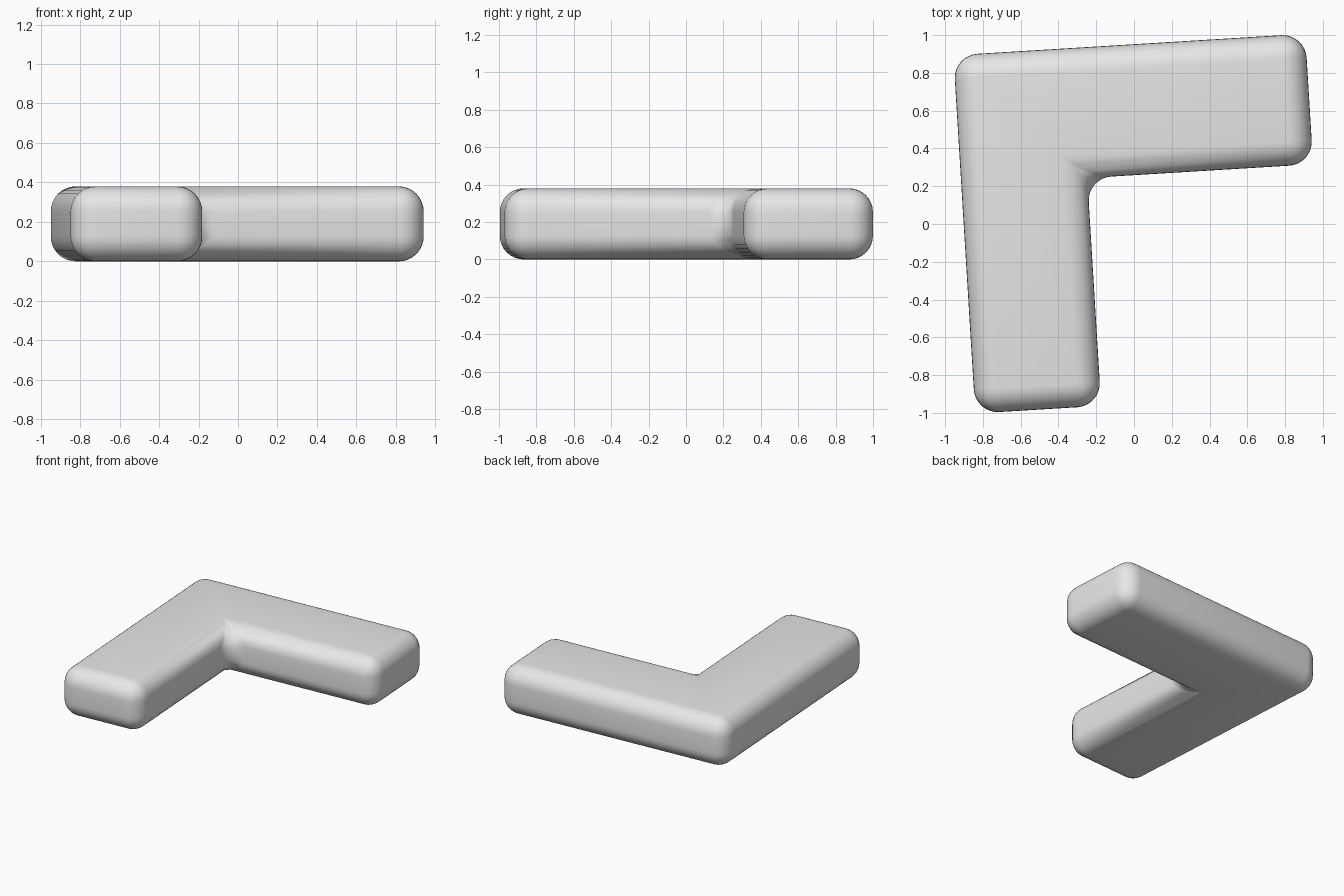
import bpy, bmesh, math

if "Cube" in bpy.data.objects:
    bpy.data.objects.remove(bpy.data.objects["Cube"])

HEIGHT, RADIUS = 0.38, 0.127
TURN = math.radians(3.5)

# L-shaped outline, before turning
outline = [(-0.90, -0.95), (-0.232, -0.95), (-0.232, 0.258),
           (0.966, 0.258), (0.966, 0.95), (-0.90, 0.95)]

# extrude the outline into a solid slab
bm = bmesh.new()
base = bm.faces.new([bm.verts.new((x, y, 0)) for x, y in outline])
top = bmesh.ops.extrude_face_region(bm, geom=[base])["geom"]
bmesh.ops.translate(bm, vec=(0, 0, HEIGHT),
                    verts=[g for g in top if isinstance(g, bmesh.types.BMVert)])
bmesh.ops.recalc_face_normals(bm, faces=bm.faces)
mesh = bpy.data.meshes.new("corner_bracket")
bm.to_mesh(mesh)
bm.free()

bracket = bpy.data.objects.new("corner_bracket", mesh)
bpy.context.collection.objects.link(bracket)
bracket.rotation_euler.z = TURN

# round every edge
bevel = bracket.modifiers.new("rounding", "BEVEL")
bevel.width = RADIUS
bevel.segments = 8
bevel.limit_method = "ANGLE"
bevel.use_clamp_overlap = False

# one plain grey
grey = bpy.data.materials.new("light grey")
grey.diffuse_color = (0.8, 0.8, 0.8, 1)
grey.use_nodes = True
grey.node_tree.nodes["Principled BSDF"].inputs["Base Color"].default_value = grey.diffuse_color
mesh.materials.append(grey)

bpy.context.view_layer.objects.active = bracket
bracket.select_set(True)
bpy.ops.object.shade_smooth()
